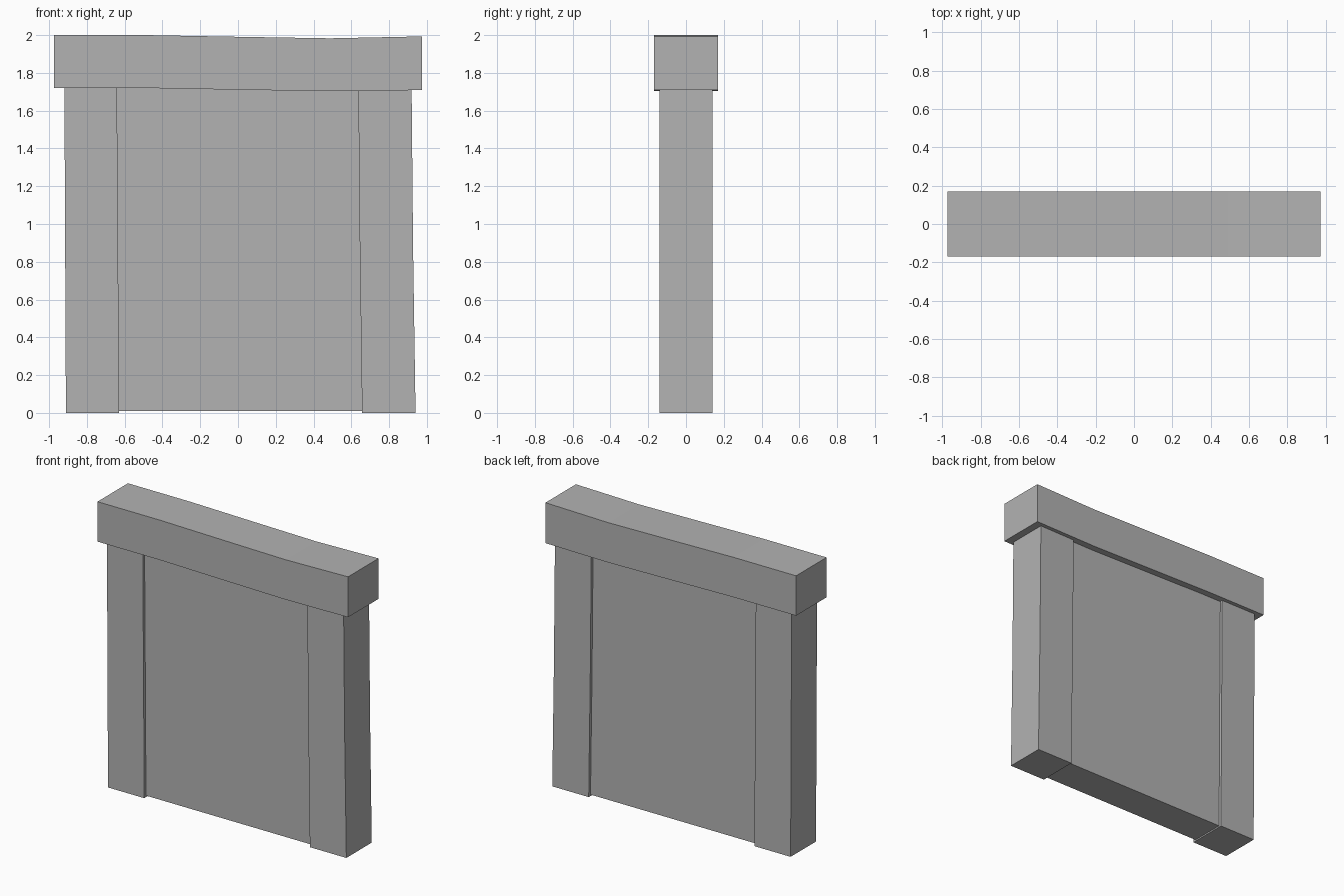
import bpy
import bmesh

if "Cube" in bpy.data.objects:
    bpy.data.objects.remove(bpy.data.objects["Cube"])

stone = bpy.data.materials.new("plain grey")
stone.diffuse_color = (0.45, 0.45, 0.45, 1.0)
stone.use_nodes = True
stone.node_tree.nodes["Principled BSDF"].inputs["Base Color"].default_value = stone.diffuse_color


def loft(name, sections, half_depth):
    """Slab through a row of front-facing edges, each a pair of (x, z) points."""
    bm = bmesh.new()
    rings = []
    for a, b in sections:
        rings.append([bm.verts.new((x, y, z)) for (x, z), y in (
            (a, -half_depth), (b, -half_depth), (b, half_depth), (a, half_depth))])
    for lo, hi in zip(rings, rings[1:]):
        for i in range(4):
            j = (i + 1) % 4
            bm.faces.new((lo[i], lo[j], hi[j], hi[i]))
    bm.faces.new(rings[0])
    bm.faces.new(rings[-1])
    bmesh.ops.recalc_face_normals(bm, faces=bm.faces)
    mesh = bpy.data.meshes.new(name)
    bm.to_mesh(mesh)
    bm.free()
    mesh.materials.append(stone)
    obj = bpy.data.objects.new(name, mesh)
    bpy.context.collection.objects.link(obj)


# Sagging top beam: x, bottom z, top z
beam = [(-0.973, 1.72, 2.0), (-0.487, 1.72, 2.0), (0.0, 1.711, 1.991),
        (0.487, 1.703, 1.983), (0.973, 1.709, 1.993)]
loft("top_beam", [((x, lo), (x, hi)) for x, lo, hi in beam], 0.169)

# Slightly leaning posts: z, left x, right x
posts = {
    "left_post": [(0, -0.911, -0.63), (0.86, -0.915, -0.635), (1.73, -0.919, -0.641)],
    "right_post": [(0, 0.657, 0.94), (0.86, 0.645, 0.927), (1.73, 0.637, 0.919)],
}
for name, rows in posts.items():
    loft(name, [((l, z), (r, z)) for z, l, r in rows], 0.141)

# Recessed panel between the posts
loft("panel", [((-0.65, 0.01), (0.67, 0.01)), ((-0.65, 1.73), (0.65, 1.73))], 0.121)
